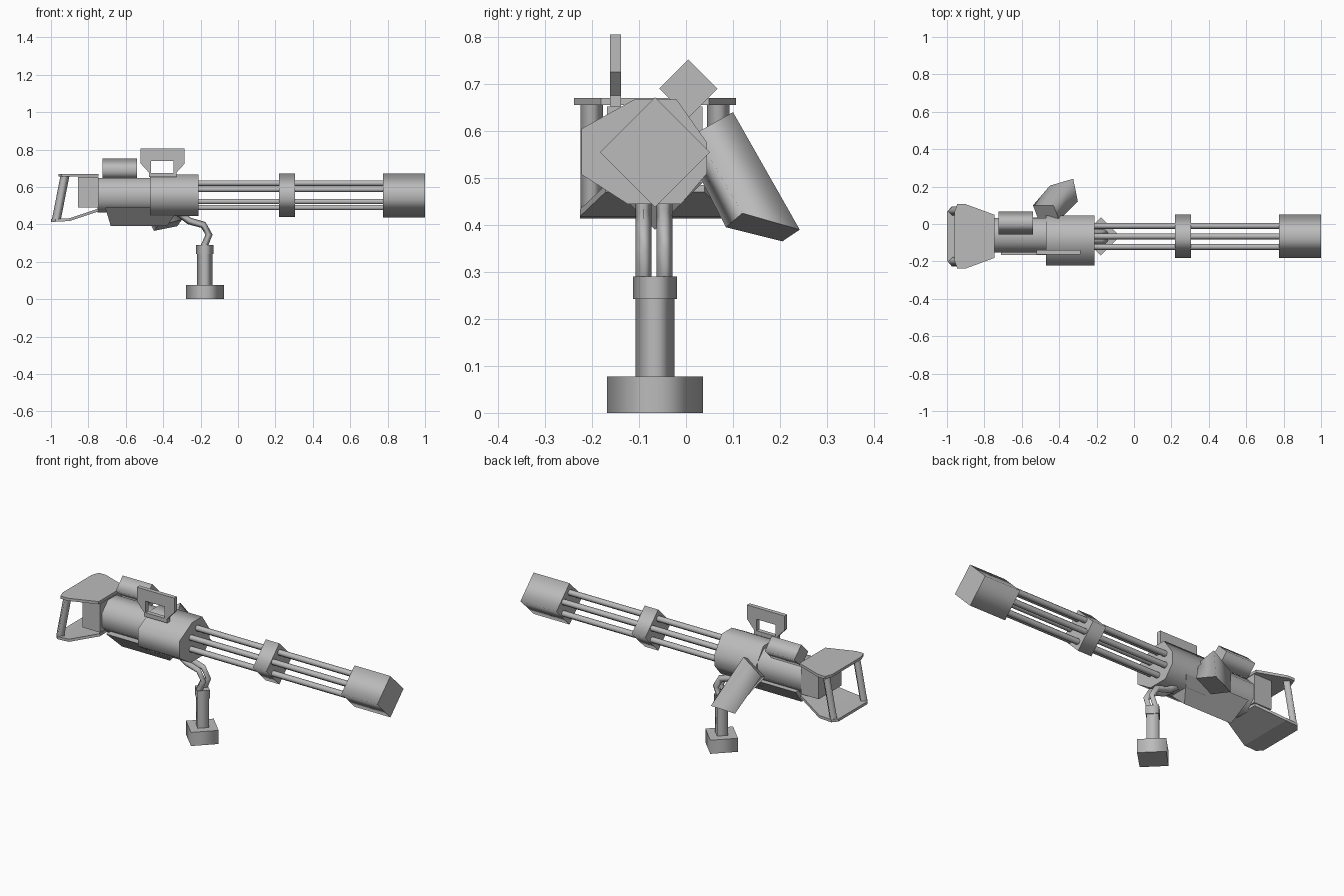
import bpy, bmesh, math
from mathutils import Vector

if "Cube" in bpy.data.objects:
    bpy.data.objects.remove(bpy.data.objects["Cube"])

grey = bpy.data.materials.new("gunmetal_grey")
grey.diffuse_color = (0.5, 0.5, 0.5, 1)
grey.use_nodes = True
grey.node_tree.nodes["Principled BSDF"].inputs["Base Color"].default_value = grey.diffuse_color
CY, CZ = -0.066, 0.555   # barrel axis


def loft(name, rings, smooth=False):
    """Skin closed rings; walls may be smooth, end caps stay crisp."""
    bm = bmesh.new()
    vs = [[bm.verts.new(p) for p in r] for r in rings]
    n = len(rings[0])
    for a, b in zip(vs, vs[1:]):
        for i in range(n):
            j = (i + 1) % n
            bm.faces.new((a[i], a[j], b[j], b[i])).smooth = smooth
    for cap in (vs[0], vs[-1]):
        f = bm.faces.new(cap)
        for e in f.edges:
            e.smooth = False
    bmesh.ops.recalc_face_normals(bm, faces=bm.faces)
    me = bpy.data.meshes.new(name)
    bm.to_mesh(me)
    bm.free()
    me.materials.append(grey)
    ob = bpy.data.objects.new(name, me)
    bpy.context.collection.objects.link(ob)
    return ob


def prism(name, pts, axis, lo, hi, smooth=False):
    """Extrude a 2D outline along x (y,z points), y (x,z) or z (x,y)."""
    def put(p, t):
        return {"x": (t, p[0], p[1]), "y": (p[0], t, p[1]), "z": (p[0], p[1], t)}[axis]
    return loft(name, [[put(p, t) for p in pts] for t in (lo, hi)], smooth)


def ngon(cx, cy, r, n, start=0.0):
    return [(cx + r * math.cos(start + math.tau * i / n),
             cy + r * math.sin(start + math.tau * i / n)) for i in range(n)]


def rect(x0, x1, y0, y1):
    return [(x0, y0), (x1, y0), (x1, y1), (x0, y1)]


# Muzzle block, barrel clamp and six barrels
prism("muzzle_block", ngon(CY, CZ, 0.117, 4), "x", 0.775, 1.0, True)
prism("barrel_clamp", ngon(CY, CZ, 0.116, 4), "x", 0.22, 0.305, True)
for i, (y, z) in enumerate(ngon(CY, CZ, 0.065, 6, math.pi / 2)):
    prism(f"barrel_{i + 1}", ngon(y, z, 0.016, 6), "x", -0.23, 0.79, True)

# Main housing, rear housing and back block
housing = [(-.222, .605), (-.11, .667), (-.02, .667), (.045, .575),
           (.045, .51), (-.01, .445), (-.125, .445), (-.222, .507)]
prism("front_housing", housing, "x", -0.47, -0.21, True)
prism("rear_housing", ngon(-0.06, CZ, 0.1, 8, math.pi / 8), "x", -0.75, -0.46, True)
prism("back_block", rect(-0.168, 0.035, 0.49, 0.652), "x", -0.855, -0.745)

# V-shaped belly under the housing
loft("belly", [[(x0, -0.165, 0.49), (x1, CY, 0.39), (x0, 0.035, 0.49)]
               for x0, x1 in ((-0.71, -0.68), (-0.31, -0.38))])

# Tilted square canister on top
prism("top_canister", ngon(0.005, 0.69, 0.062, 4), "x", -0.725, -0.54, True)

# Sight frame with a window
sight = [(-.52, .805), (-.285, .805), (-.285, .725), (-.335, .67), (-.345, .67),
         (-.345, .74), (-.465, .74), (-.465, .67), (-.47, .67), (-.52, .725)]
prism("sight_frame", sight, "y", -0.162, -0.138)
prism("sight_rail", rect(-0.475, -0.33, 0.652, 0.675), "y", -0.162, -0.138)

# Slanted feed chute on the far side
loft("feed_chute", [
    [(-.43, .10, .64), (-.54, .10, .56), (-.51, .02, .52), (-.40, .02, .595)],
    [(-.325, .242, .39), (-.45, .205, .365), (-.425, .085, .395), (-.30, .12, .425)]], True)

# Support stand: foot, post, collar and two bent struts
for name, r, z0, z1 in (("stand_foot", 0.102, 0, 0.077),
                        ("stand_post", 0.041, 0.07, 0.25),
                        ("stand_collar", 0.047, 0.242, 0.29)):
    prism(name, ngon(-0.177, CY, r, 4), "z", z0, z1, True)
path = [Vector(p) for p in ((-.182, 0, .28), (-.155, 0, .345), (-.185, 0, .397),
                            (-.26, 0, .418), (-.32, 0, .462))]
for name, y in (("near_strut", -0.09), ("far_strut", -0.046)):
    rings = []
    for i, p in enumerate(path):
        t = (path[min(i + 1, len(path) - 1)] - path[max(i - 1, 0)]).normalized()
        n = Vector((-t.z, 0, t.x)) * 0.019
        s = Vector((0, 0.017, 0))
        c = p + Vector((0, y, 0))
        rings.append([c + n, c + s, c - n, c - s])
    loft(name, rings, True)

# Rear handle: top plate, sloped bottom plate, two posts
top = [(-.745, .115), (-.90, .172), (-.945, .172), (-.96, .13)]
top = [(x, CY + w) for x, w in top] + [(x, CY - w) for x, w in reversed(top)]
prism("handle_top_plate", top, "z", 0.655, 0.67)
stations = [(-1.0, .13, .414), (-.975, .16, .414), (-.90, .16, .418), (-.745, .105, .47)]
loft("handle_bottom_plate", [[(x, CY - w, z), (x, CY + w, z),
                              (x, CY + w, z + .015), (x, CY - w, z + .015)]
                             for x, w, z in stations])
for name, y in (("near_handle_post", CY - 0.135), ("far_handle_post", CY + 0.135)):
    loft(name, [[(px, py, z) for px, py in ngon(x, y, 0.024, 4)]
                for x, z in ((-0.972, 0.422), (-0.925, 0.66))], True)
